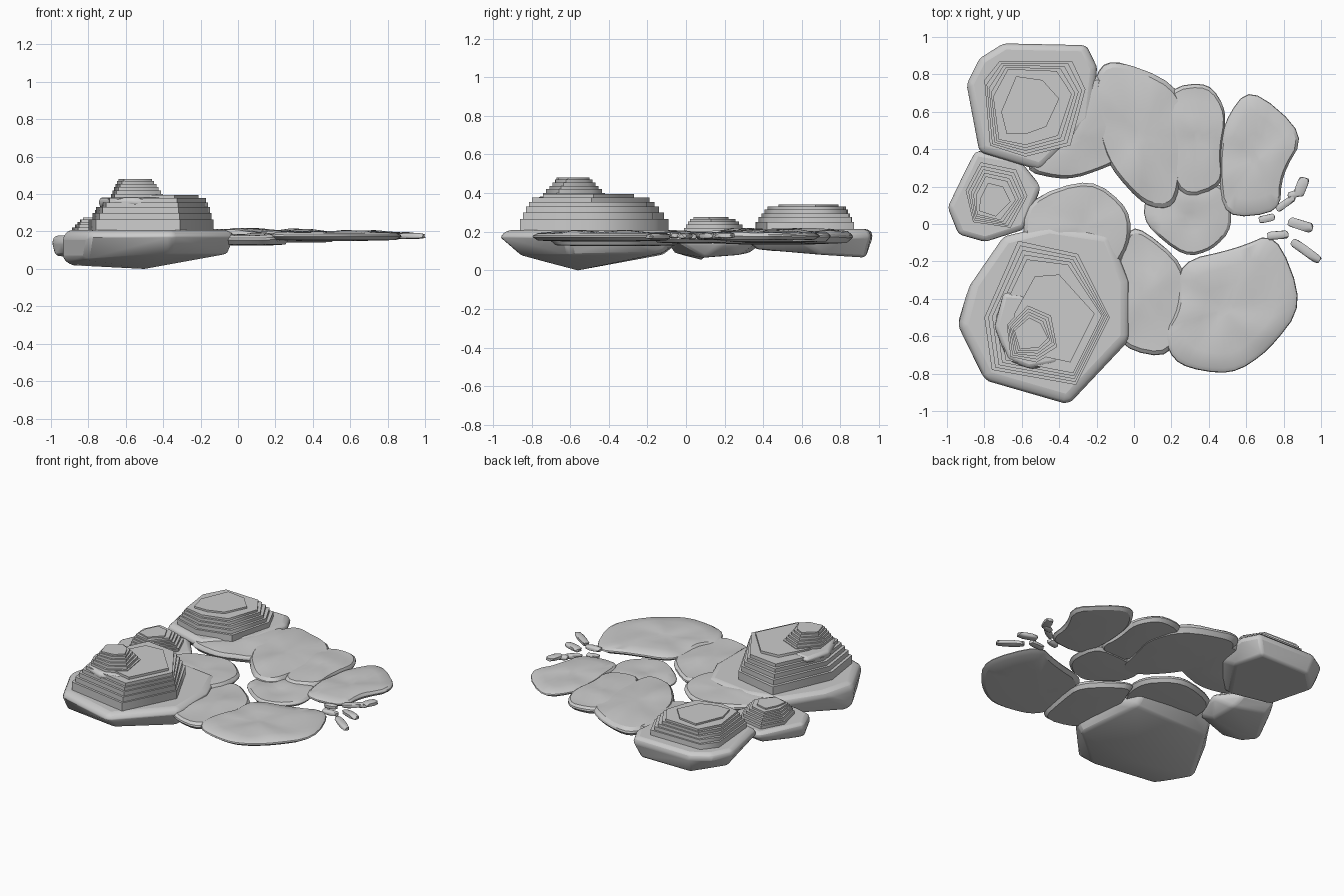
import bpy, bmesh, random
from math import cos, sin, radians
from mathutils import Vector, Matrix, noise

if "Cube" in bpy.data.objects:
    bpy.data.objects.remove(bpy.data.objects["Cube"])

random.seed(4)


def finish(bm, name, angle=35):
    bmesh.ops.recalc_face_normals(bm, faces=bm.faces[:])
    me = bpy.data.meshes.new(name)
    bm.to_mesh(me)
    bm.free()
    ob = bpy.data.objects.new(name, me)
    bpy.context.collection.objects.link(ob)
    bpy.context.view_layer.objects.active = ob
    ob.select_set(True)
    bpy.ops.object.shade_smooth_by_angle(angle=radians(angle))
    ob.select_set(False)
    return ob


def cut_corners(pts, t=0.2):
    out = []
    for i, p in enumerate(pts):
        a, p, b = Vector(pts[i - 1]), Vector(p), Vector(pts[(i + 1) % len(pts)])
        out += [p.lerp(a, t), p.lerp(b, t)]
    return out


def loft(name, rings, angle=35):
    bm = bmesh.new()
    vr = [[bm.verts.new(p) for p in r] for r in rings]
    n = len(vr[0])
    for a, b in zip(vr, vr[1:]):
        for i in range(n):
            j = (i + 1) % n
            bm.faces.new((a[i], a[j], b[j], b[i]))
    bm.faces.new(vr[0][::-1])
    bm.faces.new(vr[-1])
    return finish(bm, name, angle)


def rock(name, rim, z, bottom, bevel=0.03):
    # Convex boulder: rim outline, inset top, explicit underside points
    bm = bmesh.new()
    c = sum((Vector(p) for p in rim), Vector((0, 0))) / len(rim)
    for p in rim:
        bm.verts.new((*p, z - 0.025))
        bm.verts.new((*c.lerp(Vector(p), 0.93), z + 0.008))
    for p in bottom:
        bm.verts.new(p)
    res = bmesh.ops.convex_hull(bm, input=bm.verts[:])
    bmesh.ops.delete(bm, geom=[v for v in bm.verts if not v.link_faces], context='VERTS')
    bmesh.ops.dissolve_limit(bm, angle_limit=radians(6), verts=bm.verts[:], edges=bm.edges[:])
    ob = finish(bm, name)
    m = ob.modifiers.new("soft_edges", 'BEVEL')
    m.width, m.segments, m.limit_method, m.angle_limit = bevel, 2, 'ANGLE', radians(25)
    return ob


def terraces(name, outer, inner, levels):
    # Stepped hill: levels = (blend from outer to inner outline, riser top)
    rings, z = [], levels[0][1]
    for f, top in levels[1:]:
        r = [Vector(a).lerp(Vector(b), f) for a, b in zip(outer, inner)]
        rings.append([(p.x, p.y, z) for p in r])
        rings.append([(p.x, p.y, top) for p in r])
        z = top
    return loft(name, rings, 60)


def plate(name, outline, z0, z1):
    # Thin slab with uneven top
    pts = cut_corners(cut_corners(outline, 0.22), 0.25)
    c = sum(pts, Vector((0, 0))) / len(pts)
    rings = []
    for f, h, w in ((0.5, 0, 0), (0.92, 0.08, 0), (1, 0.45, .3), (0.99, 0.62, .4),
                    (0.93, 0.85, .7), (0.7, 0.92, 1), (0.4, 1, 1), (0.12, 1, 1)):
        ring = []
        for p in pts:
            q = c.lerp(p, f)
            d = noise.noise((q.x * 6, q.y * 6, z1 * 40)) * 0.018 * w
            ring.append((q.x, q.y, z0 + (z1 - z0) * h + d))
        rings.append(ring)
    return loft(name, rings, 30)


# Large front island
rock("front_island",
     [(-.94, -.55), (-.88, -.32), (-.7, -.06), (-.45, 0), (-.12, -.05), (-.02, -.3),
      (-.02, -.62), (-.35, -.97), (-.8, -.84)], .2,
     [(-.94, -.52, .05), (-.9, -.5, .02), (-.5, -.56, 0), (-.82, -.75, .05), (-.37, -.86, .08),
      (-.06, -.6, .08), (-.12, -.12, .09), (-.7, -.12, .08)])
terraces("front_island_terraces",
         [(-.62, -.09), (-.3, -.16), (-.13, -.5), (-.31, -.86), (-.76, -.78), (-.8, -.5)],
         [(-.53, -.28), (-.4, -.27), (-.21, -.48), (-.34, -.74), (-.62, -.68), (-.64, -.48)],
         [(0, .18), (0, .265), (.13, .3), (.26, .33), (.39, .355), (.52, .378), (1, .395)])

# Small summit rock with its own steps
rock("summit_rock", [(-.7, -.36), (-.6, -.37), (-.42, -.5), (-.4, -.75), (-.56, -.78),
                     (-.68, -.73), (-.75, -.55)], .375,
     [(-.68, -.42, .34), (-.45, -.55, .33), (-.45, -.74, .33), (-.66, -.7, .31), (-.73, -.55, .32)], .015)
terraces("summit_terraces",
         [(-.57, -.42), (-.43, -.48), (-.4, -.67), (-.52, -.74), (-.66, -.71), (-.68, -.54)],
         [(-.56, -.5), (-.5, -.53), (-.46, -.61), (-.51, -.66), (-.61, -.67), (-.64, -.57)],
         [(0, .37), (0, .4), (.2, .42), (.4, .437), (.6, .455), (.8, .47), (1, .48)])

# Back island
rock("back_island",
     [(-.9, .75), (-.83, .89), (-.7, .97), (-.25, .96), (-.19, .84), (-.22, .55),
      (-.5, .28), (-.83, .38)], .205,
     [(-.85, .76, .09), (-.68, .93, .066), (-.3, .93, .066), (-.26, .7, .08),
      (-.5, .36, .11), (-.78, .44, .1)])
terraces("back_island_terraces",
         [(-.8, .77), (-.72, .87), (-.33, .87), (-.26, .72), (-.34, .42), (-.58, .36), (-.77, .42)],
         [(-.71, .6), (-.63, .79), (-.49, .77), (-.4, .67), (-.47, .52), (-.58, .48), (-.68, .48)],
         [(0, .18), (0, .25), (.13, .275), (.26, .295), (.39, .315), (.52, .33), (1, .342)])

# Small left island
rock("left_island",
     [(-1, .09), (-.85, .4), (-.62, .36), (-.49, .2), (-.58, -.03), (-.8, -.1), (-.94, -.06)], .17,
     [(-.98, .08, .07), (-.83, .33, .09), (-.6, .28, .08), (-.58, .1, .065), (-.75, .08, .055),
      (-.8, -.06, .09), (-.92, -.02, .08)], .02)
terraces("left_island_terraces",
         [(-.9, .18), (-.82, .33), (-.63, .29), (-.57, .15), (-.66, -.02), (-.86, .01)],
         [(-.82, .14), (-.78, .22), (-.7, .2), (-.66, .12), (-.74, .04), (-.83, .07)],
         [(0, .15), (0, .2), (.17, .22), (.34, .237), (.51, .252), (.68, .265), (1, .275)])

# Flat overlapping ground plates
for name, z0, z1, outline in (
    ("middle_plate", .14, .2, [(-.58, .13), (-.23, .25), (-.02, .08), (-.02, -.12), (-.15, -.3), (-.6, -.15)]),
    ("front_plate", .125, .19, [(0, .01), (.28, -.22), (.25, -.45), (.2, -.72), (-.06, -.67), (-.16, -.45), (-.06, -.12)]),
    ("front_right_plate", .15, .2, [(.24, -.2), (.55, -.13), (.76, -.04), (.91, -.43), (.72, -.68),
                                    (.52, -.81), (.23, -.76), (.15, -.6), (.24, -.45)]),
    ("back_plate", .135, .215, [(-.22, .78), (-.13, .89), (.22, .76), (.32, .5), (.26, .3), (.22, .08),
                                (.06, .09), (-.13, .3), (-.2, .5)]),
    ("back_middle_plate", .145, .21, [(.18, .73), (.4, .76), (.5, .6), (.46, .38), (.48, .2), (.25, .12), (.14, .45)]),
    ("back_right_plate", .155, .2, [(.48, .55), (.62, .74), (.92, .48), (.79, .26), (.78, .06), (.48, .03), (.45, .3)]),
    ("inner_right_plate", .14, .185, [(.06, .16), (.25, .22), (.5, .22), (.53, -.02), (.42, -.14), (.27, -.18), (.05, .0)]),
    ("back_left_plate", .14, .205, [(-.62, .29), (-.36, .23), (-.15, .3), (-.04, .36), (-.04, .78), (-.28, .8), (-.35, .5)]),
):
    plate(name, outline, z0, z1)

# Scattered pebbles off the right edge
for i, (x, y, length, width, a) in enumerate((
        (.71, .03, .09, .04, 12), (.81, .11, .12, .04, 35), (.895, .2, .11, .06, 68), (.86, .16, .08, .04, 20),
        (.89, -.005, .14, .055, -17), (.77, -.06, .12, .045, 5), (.92, -.145, .19, .05, -36))):
    bm = bmesh.new()
    bmesh.ops.create_icosphere(bm, subdivisions=2, radius=1)
    for v in bm.verts:
        v.co = Vector([max(-.75, min(.75, k)) / .75 for k in v.co]) * random.uniform(.9, 1)
    m = Matrix.Translation((x, y, .175 + .003 * (i % 3))) @ Matrix.Rotation(radians(a), 4, 'Z')
    bm.transform(m @ Matrix.Diagonal((length / 2, width / 2, .016, 1)))
    finish(bm, f"pebble_{i + 1}")
